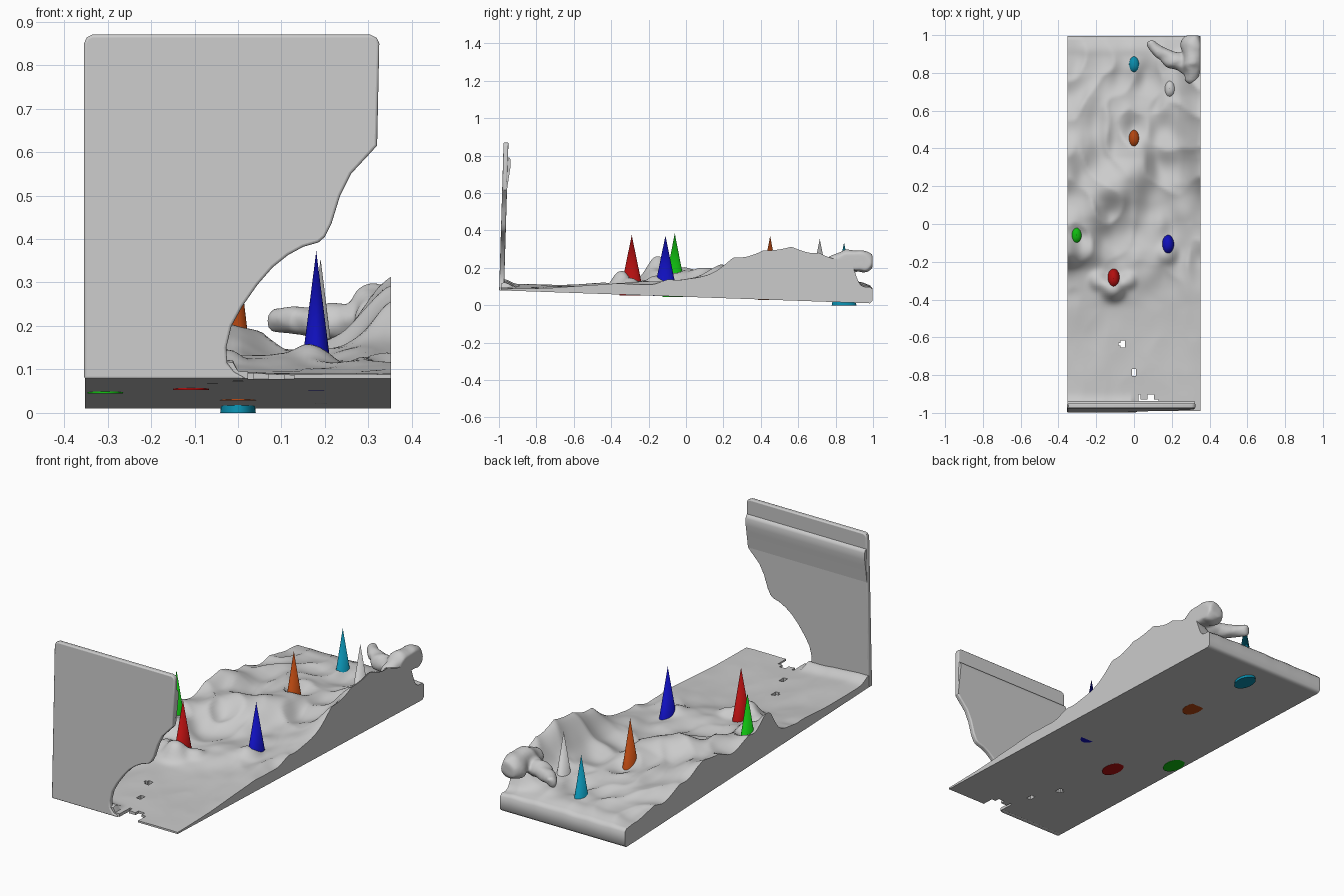
import bpy, bmesh, math
from mathutils import Vector, noise

if "Cube" in bpy.data.objects:
    bpy.data.objects.remove(bpy.data.objects["Cube"])


def finish(name, bm, color=None, angle=40):
    bmesh.ops.recalc_face_normals(bm, faces=bm.faces)
    me = bpy.data.meshes.new(name)
    bm.to_mesh(me)
    bm.free()
    ob = bpy.data.objects.new(name, me)
    bpy.context.collection.objects.link(ob)
    if color:
        mat = bpy.data.materials.new(name + "_paint")
        mat.diffuse_color = (*color, 1)
        mat.use_nodes = True
        mat.node_tree.nodes["Principled BSDF"].inputs["Base Color"].default_value = mat.diffuse_color
        me.materials.append(mat)
    bpy.ops.object.select_all(action='DESELECT')
    ob.select_set(True)
    bpy.context.view_layer.objects.active = ob
    bpy.ops.object.shade_smooth_by_angle(angle=math.radians(angle))
    return ob


# Terrain control heights: rows along y, columns across x
ROW_Y = [-1, -.8, -.6, -.45, -.35, -.25, -.15, -.05, .05, .15, .25, .35, .5, .65, .8, .88, .93, 1]
COL_X = [-.35, -.23, -.12, 0, .12, .23, .35]
HEIGHT = [
    [.115, .11, .10, .095, .088, .088, .088],
    [.11, .11, .10, .095, .09, .09, .09],
    [.11, .10, .10, .09, .09, .09, .10],
    [.12, .11, .10, .095, .095, .10, .11],
    [.12, .12, .12, .11, .10, .11, .115],
    [.15, .13, .11, .12, .12, .115, .12],
    [.26, .17, .11, .12, .13, .12, .125],
    [.20, .16, .12, .11, .12, .12, .13],
    [.19, .19, .15, .13, .12, .13, .145],
    [.18, .19, .20, .16, .13, .14, .18],
    [.19, .17, .20, .19, .14, .15, .24],
    [.20, .17, .15, .18, .14, .16, .27],
    [.165, .165, .15, .14, .14, .18, .305],
    [.135, .15, .14, .13, .13, .17, .285],
    [.12, .13, .12, .12, .12, .17, .26],
    [.11, .12, .12, .12, .13, .15, .23],
    [.11, .12, .12, .12, .12, .12, .11],
    [.10, .10, .10, .10, .10, .10, .10],
]
# Rounded mounds beside the markers: x, y, radius, height
MOUNDS = [(-.11, -.345, .055, .06), (-.19, -.30, .045, .03), (-.03, -.3, .04, .025), (.18, -.16, .05, .02)]


def spline(keys, vals, t):
    i = max(k for k in range(len(keys) - 1) if keys[k] <= t + 1e-6)
    u = (t - keys[i]) / (keys[i + 1] - keys[i])
    a, b = vals[max(i - 1, 0)], vals[i]
    c, d = vals[i + 1], vals[min(i + 2, len(vals) - 1)]
    return b + .5 * u * (c - a + u * (2*a - 5*b + 4*c - d + u * (3*(b - c) + d - a)))


def floor_z(y):
    return .08 - (y + 1) * .035


def ground_z(x, y):
    z = spline(ROW_Y, [spline(COL_X, row, x) for row in HEIGHT], y)
    rough = min(1, max(.1, (y + .45) / .3)) * min(1, max(.2, (1.02 - y) / .2))
    bump = .011 - abs(noise.noise((x * 7, y * 5, 1))) * .045
    z += rough * (bump + .012 * noise.noise((x * 12, y * 9, 5)))
    for mx, my, r, h in MOUNDS:
        z += h * math.exp(-(((x - mx) ** 2 + (y - my) ** 2) / r ** 2) ** 1.5)
    if x < .0:
        z += .025 * math.exp(-((y + .97) / .04) ** 2)
    return max(z, floor_z(y) + .008)


# Rocky base slab with small holes and a broken front edge
HOLES = [(-.06, -.635, .018), (0, -.785, .015)]
NX, NY = 60, 160


def xy(i, j):
    return -.352 + .704 * i / NX, -.99 + 1.986 * j / NY


def is_open(i, j):
    x, y = xy(i + .5, j + .5)
    if any(math.hypot(x - a, y - b) < r for a, b, r in HOLES):
        return True
    return .02 < x < .13 and y < -.915 + .015 * math.sin(x * 90)


cells = {(i, j) for i in range(NX) for j in range(NY) if not is_open(i, j)}
bm = bmesh.new()
top, low = {}, {}
for i, j in cells:
    for k in ((i, j), (i + 1, j), (i + 1, j + 1), (i, j + 1)):
        if k not in top:
            x, y = xy(*k)
            rim = k[1] == NY
            top[k] = bm.verts.new((x, y, ground_z(max(-.35, min(.35, x)), y) - .012 * rim))
            low[k] = bm.verts.new((x, y, floor_z(y) + .012 * rim))
for i, j in cells:
    ring = [(i, j), (i + 1, j), (i + 1, j + 1), (i, j + 1)]
    bm.faces.new([top[k] for k in ring])
    bm.faces.new([low[k] for k in reversed(ring)])
    for n, step in enumerate(((0, -1), (1, 0), (0, 1), (-1, 0))):
        if (i + step[0], j + step[1]) not in cells:
            a, b = ring[n], ring[(n + 1) % 4]
            bm.faces.new([top[a], low[a], low[b], top[b]])
finish("terrain_base", bm, angle=50)

# Upright front panel with curved cut-out, leaning back slightly
OUTLINE = [(-.354, .078), (-.354, .85), (-.348, .864), (-.335, .87), (.305, .87), (.319, .863),
           (.325, .85), (.32, .615), (.30, .593), (.26, .55), (.235, .50), (.215, .435), (.20, .405),
           (.185, .392), (.15, .382), (.115, .363), (.08, .335), (.045, .295), (.01, .245),
           (-.015, .2), (-.027, .15), (-.025, .115), (-.01, .095), (.02, .078)]


def extruded(bm, points, offset):
    face = bm.faces.new([bm.verts.new(p) for p in points])
    ext = bmesh.ops.extrude_face_region(bm, geom=[face])
    for v in ext["geom"]:
        if isinstance(v, bmesh.types.BMVert):
            v.co += Vector(offset)
    for v in bm.verts:
        v.co.y += (v.co.z - .08) * .03


bm = bmesh.new()
extruded(bm, [(x, -.999, z) for x, z in OUTLINE], (0, .026, 0))
panel = finish("front_panel", bm)
mod = panel.modifiers.new("soft_edges", 'BEVEL')
mod.width, mod.segments = .006, 3
mod.limit_method, mod.angle_limit = 'ANGLE', math.radians(50)

# Raised band on the inner face: steps in at the top, fades out downwards
BAND = [(-.98, .62), (-.973, .62), (-.962, .71), (-.958, .74), (-.958, .775), (-.964, .788), (-.98, .795)]
bm = bmesh.new()
extruded(bm, [(-.352, y, z) for y, z in BAND], (.672, 0, 0))
finish("panel_band", bm, angle=50)

# Overhanging rock at the back right corner: a ledge arm and a lumpy block
ARM = [(.095, .95, .215, .026), (.14, .905, .21, .035), (.2, .87, .205, .04), (.28, .84, .21, .05)]
BLOCK = [(.31, .78, .225, .04), (.315, .86, .24, .056), (.31, .95, .23, .06)]
bm = bmesh.new()
for path in (ARM, BLOCK):
    for p, q in zip(path, path[1:]):
        for s in range(6):
            x, y, z, r = Vector(p).lerp(Vector(q), s / 5)
            ret = bmesh.ops.create_icosphere(bm, subdivisions=3, radius=r)
            for v in ret["verts"]:
                v.co += Vector((x, y, z))
                v.co += noise.noise_vector(v.co * 17) * .012
                v.co.x, v.co.y = min(v.co.x, .352), min(v.co.y, .998)
rock = finish("overhanging_rock", bm, angle=60)
mod = rock.modifiers.new("merge", 'REMESH')
mod.mode, mod.voxel_size, mod.use_smooth_shade = 'VOXEL', .007, True
mod = rock.modifiers.new("relax", 'SMOOTH')
mod.iterations = 4

# Coloured marker cones running through the slab
CONES = [
    ("red_cone", -.108, -.29, .053, .375, (.45, .005, .005)),
    ("blue_cone", .18, -.11, .05, .372, (.005, .005, .5)),
    ("green_cone", -.305, -.06, .045, .385, (.005, .5, .005)),
    ("orange_cone", 0, .45, .028, .37, (.45, .06, .005)),
    ("grey_cone", .19, .715, .022, .355, None),
    ("cyan_cone", 0, .845, 0, .335, (.003, .27, .42)),
]
for name, x, y, z0, z1, color in CONES:
    bm = bmesh.new()
    bmesh.ops.create_cone(bm, cap_ends=True, segments=32, radius1=1, radius2=0, depth=1)
    for v in bm.verts:
        v.co = Vector((x + v.co.x * .041, y + v.co.y * .066, z0 + (v.co.z + .5) * (z1 - z0)))
    finish(name, bm, color)
